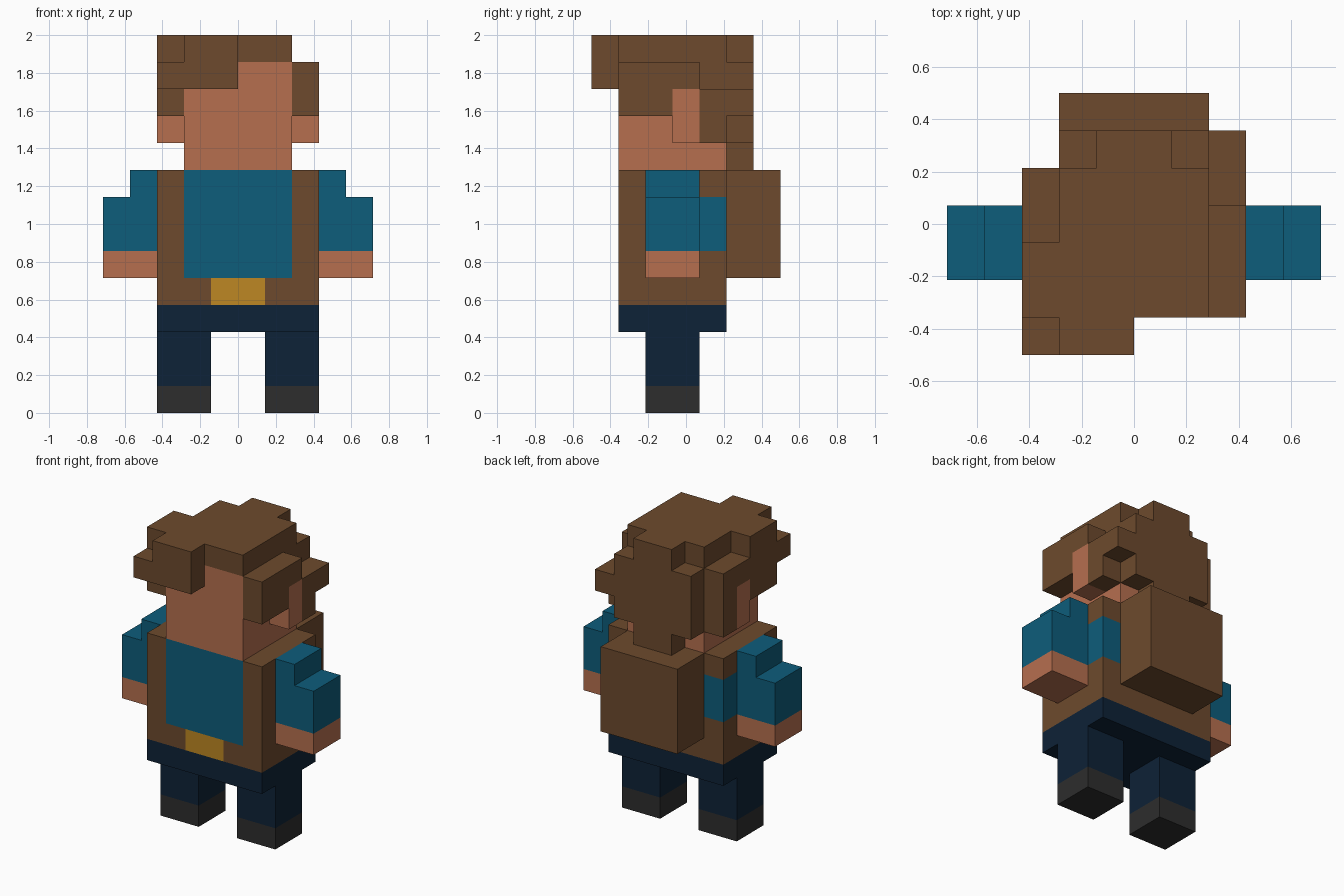
import bpy, bmesh
from mathutils import Vector

cube = bpy.data.objects.get("Cube")
if cube:
    bpy.data.objects.remove(cube, do_unlink=True)

U = 1 / 7  # size of one block; the figure is 14 blocks tall


def material(name, hex_code):
    def linear(c):
        return c / 12.92 if c <= 0.04045 else ((c + 0.055) / 1.055) ** 2.4
    rgb = [linear(int(hex_code[i:i + 2], 16) / 255) for i in (0, 2, 4)]
    mat = bpy.data.materials.new(name)
    mat.use_nodes = True
    mat.diffuse_color = (*rgb, 1)
    bsdf = mat.node_tree.nodes["Principled BSDF"]
    bsdf.inputs["Base Color"].default_value = (*rgb, 1)
    bsdf.inputs["Roughness"].default_value = 0.9
    return mat


brown = material("brown", "6D4A2D")
skin = material("skin", "B66F4F")
teal = material("teal", "0D5D7B")
navy = material("navy", "0D2237")
gold = material("gold", "BD8723")
charcoal = material("charcoal", "2D2D2D")


def part(name, mat, *boxes):
    """One object from boxes given in blocks as (x0, x1, y0, y1, z0, z1)."""
    bm = bmesh.new()
    for x0, x1, y0, y1, z0, z1 in boxes:
        verts = bmesh.ops.create_cube(bm, size=1)["verts"]
        size = Vector((x1 - x0, y1 - y0, z1 - z0)) * U
        mid = Vector((x0 + x1, y0 + y1, z0 + z1)) * U / 2
        bmesh.ops.scale(bm, vec=size, verts=verts)
        bmesh.ops.translate(bm, vec=mid, verts=verts)
    mesh = bpy.data.meshes.new(name)
    bm.to_mesh(mesh)
    bm.free()
    mesh.materials.append(mat)
    obj = bpy.data.objects.new(name, mesh)
    bpy.context.collection.objects.link(obj)


def pair(name, mat, *boxes):
    """The part on the +x side and its mirror image."""
    part("left_" + name, mat, *boxes)
    part("right_" + name, mat, *[(-b[1], -b[0], *b[2:]) for b in boxes])


# Legs and hips
pair("shoe", charcoal, (1, 3, -1.5, 0.5, 0, 1))
pair("leg", navy, (1, 3, -1.5, 0.5, 1, 3))
part("hips", navy, (-3, 3, -2.5, 1.5, 3, 4))

# Belt and buckle
part("belt", brown, (-3, -1, -2.5, 1.5, 4, 5), (1, 3, -2.5, 1.5, 4, 5),
     (-1, 1, -1.5, 1.5, 4, 5))
part("buckle", gold, (-1, 1, -2.5, -1.5, 4, 5))

# Shirt with open vest and armholes
part("shirt", teal, (-2, 2, -2.5, 1.5, 5, 9))
pair("vest", brown, (2, 3, -2.5, -1.5, 5, 9), (2, 3, -1.5, 1.5, 5, 6),
     (2, 3, -1.5, 1.5, 8, 9))
pair("armhole", teal, (2, 3, -1.5, 1.5, 6, 8))
part("backpack", brown, (-2, 2, 1.5, 3.5, 5, 9))

# Arms
pair("sleeve", teal, (3, 4, -1.5, 0.5, 6, 9), (4, 5, -1.5, 0.5, 6, 8))
pair("hand", skin, (3, 5, -1.5, 0.5, 5, 6))

# Head
part("head", skin, (-2, 2, -2.5, 1.5, 9, 12), (-2, 2, -2.5, 0.5, 12, 13))
pair("ear", skin, (2, 3, -0.5, 0.5, 10, 12))

# Hair
part("hair_top", brown, (-2, 2, -2.5, 1.5, 13, 14), (-2, 2, 0.5, 1.5, 12, 13))
part("hair_fringe", brown, (-2, 0, -3.5, -2.5, 12, 14),
     (-3, -2, -3.5, -2.5, 12, 13))
part("hair_back", brown, (-1, 1, 1.5, 2.5, 9, 14), (1, 2, 1.5, 2.5, 10, 13),
     (-2, -1, 1.5, 2.5, 10, 13))
part("hair_left", brown, (2, 3, -2.5, -0.5, 11, 13), (2, 3, -0.5, 0.5, 12, 13),
     (2, 3, 0.5, 2.5, 11, 12), (2, 3, 0.5, 1.5, 10, 11))
part("hair_right", brown, (-3, -2, -2.5, -0.5, 11, 14),
     (-3, -2, -0.5, 0.5, 12, 13), (-3, -2, 0.5, 1.5, 10, 13))
